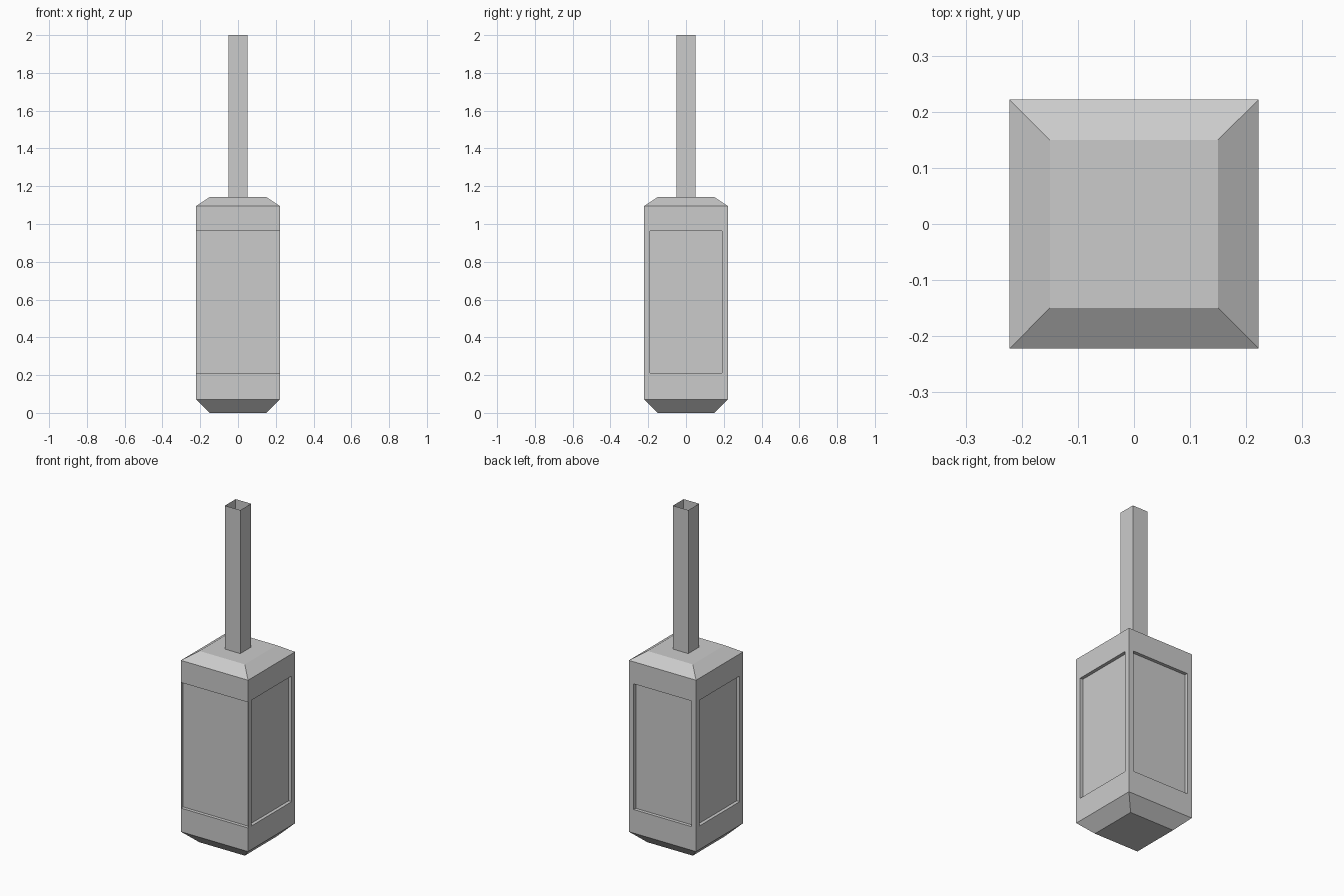
import bpy, bmesh

if "Cube" in bpy.data.objects:
    bpy.data.objects.remove(bpy.data.objects["Cube"])


def square_loft(bm, profile):
    """Square rings (half width, height) joined into walls; returns rings and wall faces."""
    rings = [[bm.verts.new((sx * h, sy * h, z))
              for sx, sy in ((-1, -1), (1, -1), (1, 1), (-1, 1))] for h, z in profile]
    walls = []
    for low, high in zip(rings, rings[1:]):
        walls.append([bm.faces.new((low[i], low[(i + 1) % 4], high[(i + 1) % 4], high[i]))
                      for i in range(4)])
    return rings, walls


def make_object(name, bm):
    mesh = bpy.data.meshes.new(name)
    bm.to_mesh(mesh)
    bm.free()
    obj = bpy.data.objects.new(name, mesh)
    bpy.context.collection.objects.link(obj)
    return obj


# Lantern body: tapered base, straight walls, sloped cap
HALF, PANEL_HALF, PANEL_Z, DEPTH = 0.222, 0.177, (0.212, 0.963), 0.02
bm = bmesh.new()
rings, walls = square_loft(bm, [(0.15, 0), (HALF, 0.071), (HALF, 1.095), (0.15, 1.143)])
bm.faces.new(rings[0][::-1])
bm.faces.new(rings[-1])

# Recessed panel on each of the four walls
for face in walls[1]:
    bmesh.ops.inset_individual(bm, faces=[face], thickness=HALF - PANEL_HALF)
    middle = face.calc_center_median().z
    for v in face.verts:
        v.co.z = PANEL_Z[0] if v.co.z < middle else PANEL_Z[1]
    bm.normal_update()
    inward = -face.normal * DEPTH
    floor = bmesh.ops.extrude_discrete_faces(bm, faces=[face])["faces"][0]
    bmesh.ops.translate(bm, verts=floor.verts, vec=inward)
make_object("lantern_body", bm)

# Hanging stem: thin square tube, open at the top
bm = bmesh.new()
square_loft(bm, [(0.051, 1.143), (0.051, 2.0)])
make_object("hanging_stem", bm)
